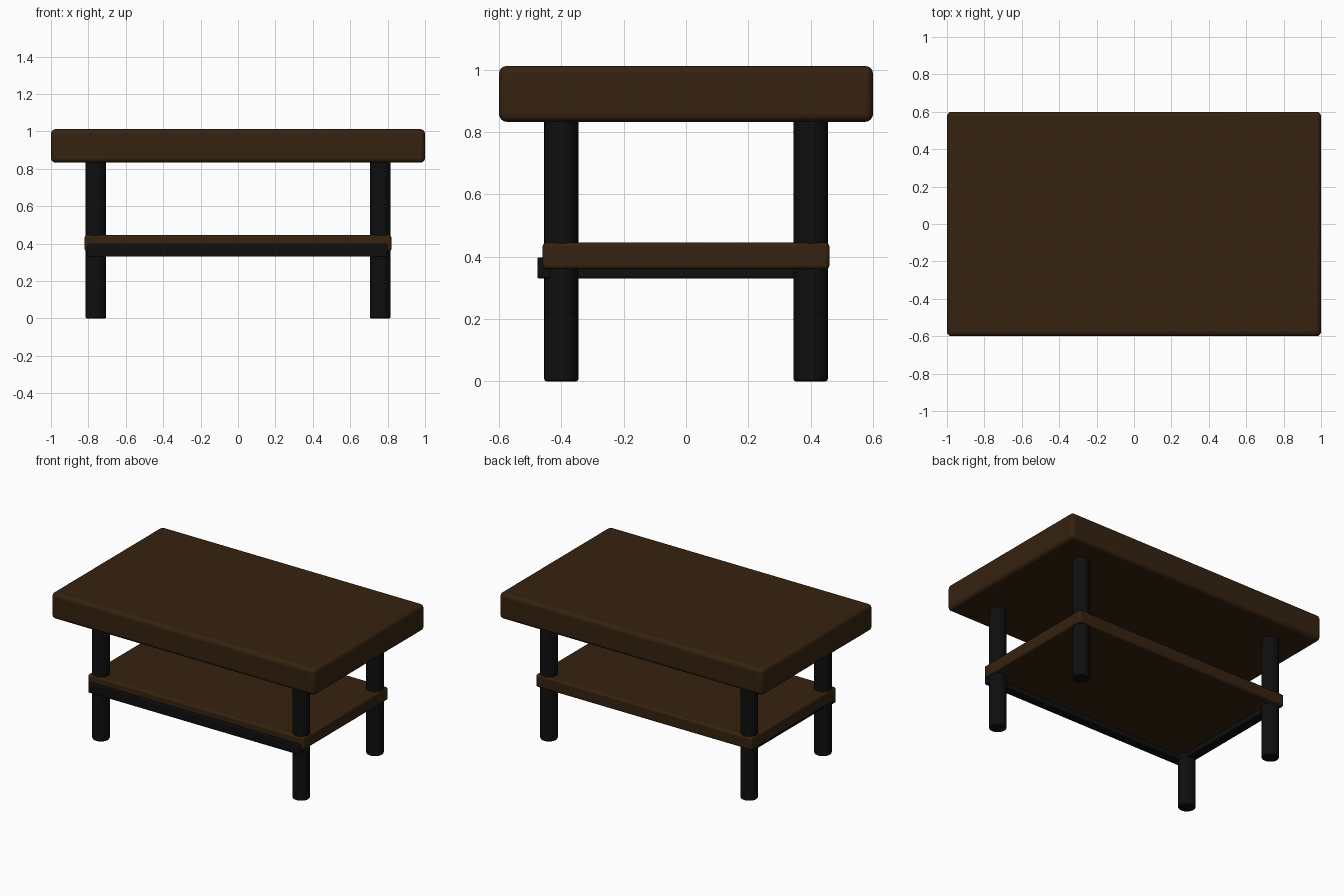
import bpy
import math

if "Cube" in bpy.data.objects:
    bpy.data.objects.remove(bpy.data.objects["Cube"])


def material(name, rgb):
    m = bpy.data.materials.new(name)
    m.diffuse_color = (*rgb, 1)
    m.use_nodes = True
    m.node_tree.nodes["Principled BSDF"].inputs["Base Color"].default_value = m.diffuse_color
    return m


WOOD = material("dark brown wood", (0.036, 0.0160, 0.005))
METAL = material("black metal", (0.0045, 0.0045, 0.0045))


def finish(obj, name, mat, bevel, segments):
    obj.name = name
    obj.data.materials.append(mat)
    mod = obj.modifiers.new("rounded edges", 'BEVEL')
    mod.width = bevel
    mod.segments = segments
    mod.limit_method = 'ANGLE'
    mod.angle_limit = math.radians(40)
    bpy.ops.object.shade_smooth_by_angle(angle=math.radians(35))
    return obj


def box(name, mat, x, y, z, bevel, segments=3):
    """Rounded box from its (min, max) extents on each axis."""
    bpy.ops.mesh.primitive_cube_add(size=1, location=[(a + b) / 2 for a, b in (x, y, z)])
    obj = bpy.context.object
    obj.scale = [b - a for a, b in (x, y, z)]
    bpy.ops.object.transform_apply(location=False, rotation=False, scale=True)
    return finish(obj, name, mat, bevel, segments)


# Thick top and thinner lower shelf
box("table_top", WOOD, (-1, 1), (-0.6, 0.6), (0.833, 1.012), 0.025, 4)
box("lower_shelf", WOOD, (-0.82, 0.82), (-0.46, 0.46), (0.36, 0.445), 0.012)

# Four round legs
for side, x in (("left", -0.76), ("right", 0.76)):
    for end, y in (("front", -0.4), ("back", 0.4)):
        bpy.ops.mesh.primitive_cylinder_add(vertices=32, radius=0.055, depth=0.86, location=(x, y, 0.43))
        finish(bpy.context.object, f"{end}_{side}_leg", METAL, 0.008, 2)

# Shelf rails: one along the front, one under the left side
box("front_rail", METAL, (-0.805, 0.80), (-0.477, -0.41), (0.33, 0.398), 0.006, 2)
box("left_rail", METAL, (-0.795, -0.725), (-0.42, 0.40), (0.33, 0.398), 0.006, 2)
